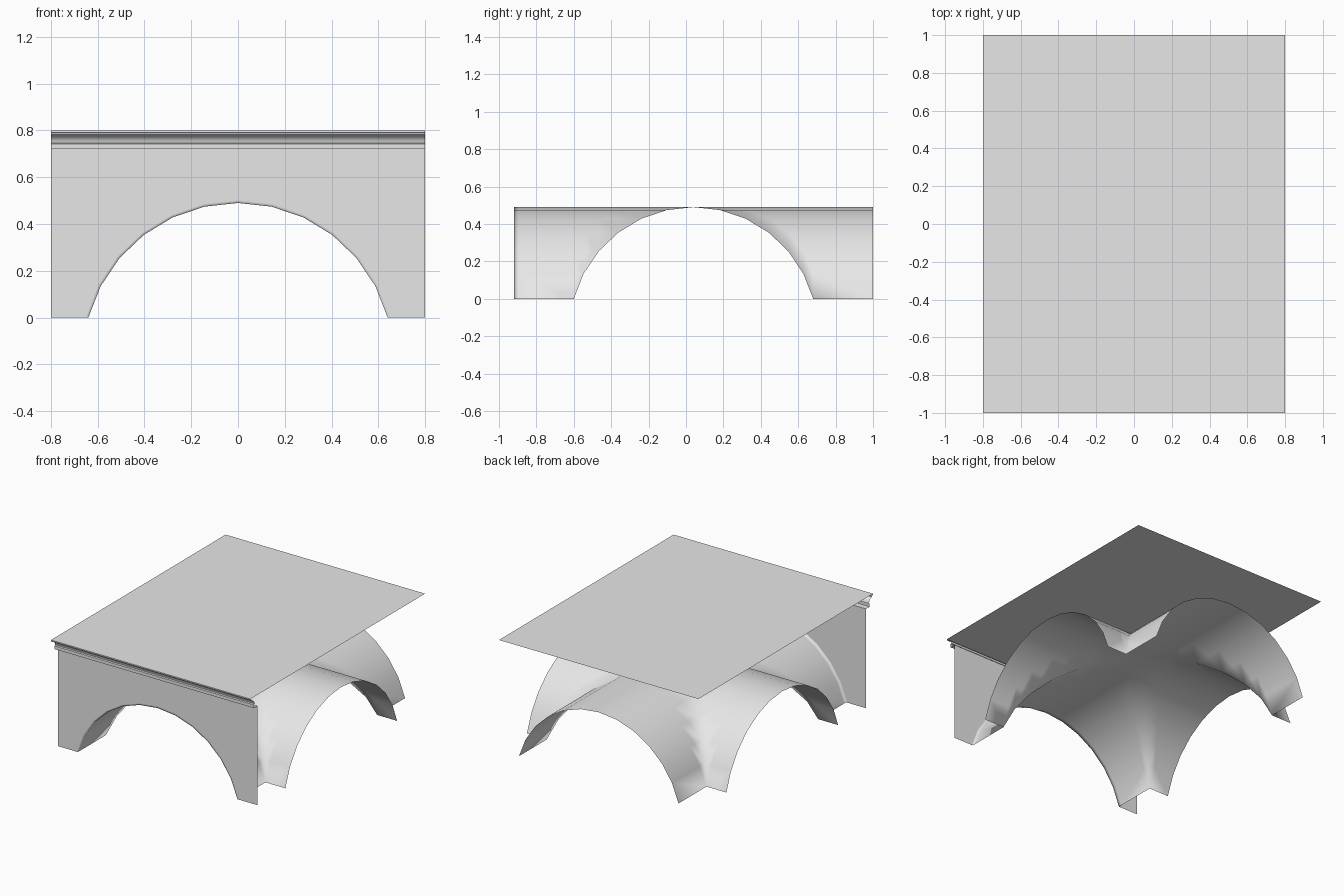
import bpy, bmesh, math

cube = bpy.data.objects.get("Cube")
if cube:
    bpy.data.objects.remove(cube, do_unlink=True)

stone = bpy.data.materials.new("grey_stone")
stone.use_nodes = True
grey = (0.8, 0.8, 0.8, 1)
stone.diffuse_color = grey
stone.node_tree.nodes["Principled BSDF"].inputs["Base Color"].default_value = grey

HALF_X, FRONT, BACK, TOP = 0.8, -0.92, 1.0, 0.8
MID_Y = (FRONT + BACK) / 2
SPAN, RISE, SEGS = 0.64, 0.49, 12
DROP = (SPAN**2 - RISE**2) / (2 * RISE)      # arch centre lies this far below the ground
RADIUS = RISE + DROP
WALL_TOP = 0.72


def arch(radius):
    """Points (across, height) of the segmental arch, from left to right."""
    end = math.acos(DROP / radius)
    angles = [end * (2 * i / SEGS - 1) for i in range(SEGS + 1)]
    return [(radius * math.sin(a), max(0, radius * math.cos(a) - DROP)) for a in angles]


def finish(bm, name):
    mesh = bpy.data.meshes.new(name)
    bm.to_mesh(mesh)
    bm.free()
    mesh.materials.append(stone)
    obj = bpy.data.objects.new(name, mesh)
    bpy.context.collection.objects.link(obj)
    return obj


def strip(bm, row_a, row_b):
    """Quads between two rows of points."""
    a = [bm.verts.new(p) for p in row_a]
    b = [bm.verts.new(p) for p in row_b]
    for i in range(len(a) - 1):
        bm.faces.new((a[i], a[i + 1], b[i + 1], b[i]))


# Groin vault: two crossing barrels, the higher one wins
bm = bmesh.new()
inner = arch(RADIUS)
cols = [(-HALF_X, 0)] + inner + [(HALF_X, 0)]
rows = [(FRONT, 0), (FRONT + 0.025, 0)] + [(MID_Y + u, h) for u, h in inner] + [(BACK, 0)]
grid = [[bm.verts.new((x, y, max(hx, hy))) for x, hx in cols] for y, hy in rows]
for j in range(len(rows) - 1):
    for i in range(len(cols) - 1):
        cx = (cols[i][0] + cols[i + 1][0]) / 2
        cy = (rows[j][0] + rows[j + 1][0]) / 2 - MID_Y
        if abs(cx) > SPAN and abs(cy) > SPAN:
            continue                          # open corner between the barrels
        a, b = grid[j][i], grid[j][i + 1]
        d, c = grid[j + 1][i], grid[j + 1][i + 1]
        if abs(abs(cx) - abs(cy)) < 0.001:    # split along the groin
            if cx * cy > 0:
                bm.faces.new((a, c, b))
                bm.faces.new((a, d, c))
            else:
                bm.faces.new((a, d, b))
                bm.faces.new((b, d, c))
        else:
            bm.faces.new((a, d, c, b))

# Front wall: narrow rim around the opening, then the flat wall
rim = arch(RADIUS + 0.012)
front = lambda pts: [(x, FRONT, z) for x, z in pts]
strip(bm, front(inner), front(rim))
wall_low = [(-HALF_X, 0)] + rim + [(HALF_X, 0)]
strip(bm, front(wall_low), front([(x, WALL_TOP) for x, z in wall_low]))
bmesh.ops.remove_doubles(bm, verts=bm.verts, dist=0.0005)
loose = [v for v in bm.verts if not v.link_faces]
bmesh.ops.delete(bm, geom=loose, context='VERTS')
for f in bm.faces:
    f.smooth = True
finish(bm, "vault_and_front_wall")

# Moulded cornice along the top of the front wall
profile = [(FRONT, WALL_TOP), (-0.962, WALL_TOP), (-0.962, 0.743), (-0.952, 0.746),
           (-0.954, 0.757), (-0.961, 0.768), (-0.972, 0.777), (-0.986, 0.782),
           (-0.986, 0.789), (-1, 0.791), (-1, TOP)]
bm = bmesh.new()
strip(bm, [(HALF_X, y, z) for y, z in profile], [(-HALF_X, y, z) for y, z in profile])
cornice = finish(bm, "front_cornice")
bpy.context.view_layer.objects.active = cornice
cornice.select_set(True)
bpy.ops.object.shade_smooth_by_angle(angle=math.radians(35))

# Flat deck over everything
bm = bmesh.new()
strip(bm, [(-HALF_X, -1, TOP), (HALF_X, -1, TOP)], [(-HALF_X, BACK, TOP), (HALF_X, BACK, TOP)])
finish(bm, "top_deck")
